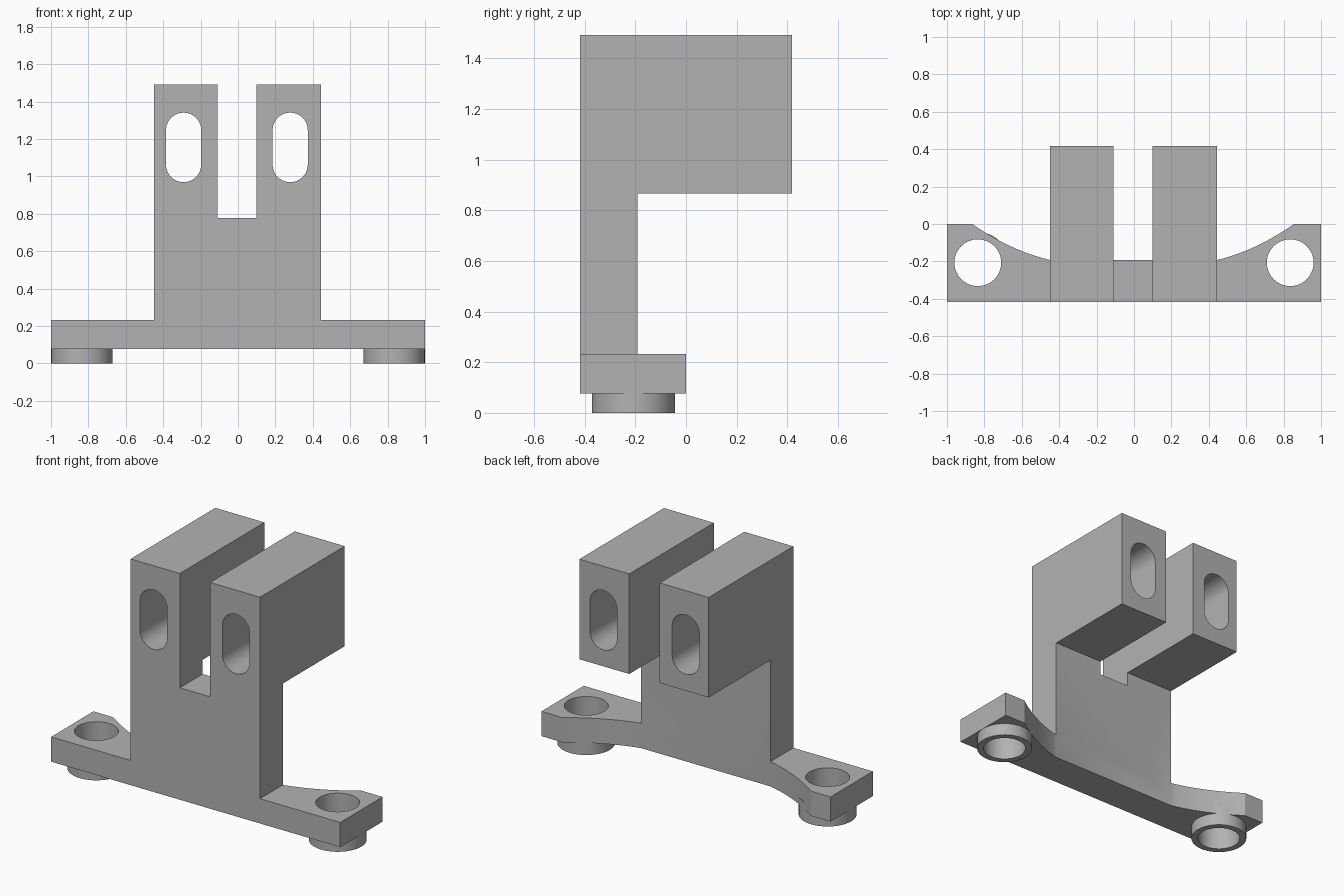
import bpy
import bmesh
from math import sin, cos, pi, radians
from mathutils import Vector

cube = bpy.data.objects.get("Cube")
if cube:
    bpy.data.objects.remove(cube, do_unlink=True)

grey = bpy.data.materials.new("plain grey")
grey.use_nodes = True
COLOUR = (0.45, 0.45, 0.45, 1)
grey.diffuse_color = COLOUR
grey.node_tree.nodes["Principled BSDF"].inputs["Base Color"].default_value = COLOUR


def prism(name, outline, axis, start, end):
    """Extrude a 2D outline along the x, y or z axis."""
    place = {"x": lambda a, b: (start, a, b),
             "y": lambda a, b: (a, start, b),
             "z": lambda a, b: (a, b, start)}[axis]
    bm = bmesh.new()
    face = bm.faces.new([bm.verts.new(place(a, b)) for a, b in outline])
    new = bmesh.ops.extrude_face_region(bm, geom=[face])["geom"]
    shift = Vector([(end - start) * (axis == k) for k in "xyz"])
    bmesh.ops.translate(bm, vec=shift, verts=[v for v in new if isinstance(v, bmesh.types.BMVert)])
    bmesh.ops.recalc_face_normals(bm, faces=bm.faces)
    mesh = bpy.data.meshes.new(name)
    bm.to_mesh(mesh)
    bm.free()
    mesh.materials.append(grey)
    obj = bpy.data.objects.new(name, mesh)
    bpy.context.collection.objects.link(obj)
    return obj


def combine(target, other, operation):
    """Apply a boolean and discard the second object."""
    mod = target.modifiers.new(operation.lower(), "BOOLEAN")
    mod.operation, mod.solver, mod.object = operation, "EXACT", other
    bpy.context.view_layer.objects.active = target
    bpy.ops.object.modifier_apply(modifier=mod.name)
    bpy.data.objects.remove(other, do_unlink=True)


def circle(cx, cy, r, n=48):
    return [(cx + r * cos(2 * pi * i / n), cy + r * sin(2 * pi * i / n)) for i in range(n)]


def box(a0, a1, b0, b1):
    return [(a0, b0), (a1, b0), (a1, b1), (a0, b1)]


def slot(cx, r, low, high, n=20):
    """Upright rounded slot with the given outer limits."""
    top = [(cx + r * cos(pi * i / n), high - r + r * sin(pi * i / n)) for i in range(n + 1)]
    bottom = [(cx - r * cos(pi * i / n), low + r - r * sin(pi * i / n)) for i in range(n + 1)]
    return top + bottom


FRONT, BACK, POST_BACK = -0.418, 0.418, -0.192
BOSS_X, BOSS_Y = 0.835, -0.207


def scallop(x_in, x_out, sag=0.024, n=12):
    """Hollow curve from the post back to the ear."""
    return [(x_in + (x_out - x_in) * i / n,
             POST_BACK * (1 - i / n) - sag * 4 * (i / n) * (1 - i / n)) for i in range(n + 1)]


# Foot plate with a scalloped ear at each end
right_curve = scallop(-0.45, -0.865)
left_curve = scallop(0.445, 0.855)
outline = [(-1, FRONT), (1, FRONT), (1, 0)] + left_curve[::-1] + right_curve + [(-1, 0)]
bracket = prism("bracket", outline, "z", 0.077, 0.232)

# Post and overhanging clamp head
side = [(FRONT, 0.077), (POST_BACK, 0.077), (POST_BACK, 0.866),
        (BACK, 0.866), (BACK, 1.492), (FRONT, 1.492)]
combine(bracket, prism("post", side, "x", -0.45, 0.445), "UNION")

# Centre gap between the two arms, and a slot through each arm
combine(bracket, prism("gap", box(-0.11, 0.1, 0.777, 2), "y", -1, 1), "DIFFERENCE")
for x in (-0.291, 0.279):
    combine(bracket, prism("arm_slot", slot(x, 0.094, 0.969, 1.341), "y", -1, 1), "DIFFERENCE")

# Round bosses under the ears, bored through
for x in (-BOSS_X, BOSS_X):
    combine(bracket, prism("boss", circle(x, BOSS_Y, 0.164), "z", 0, 0.12), "UNION")
    combine(bracket, prism("bore", circle(x, BOSS_Y, 0.125), "z", -1, 0.5), "DIFFERENCE")

bpy.ops.object.select_all(action="DESELECT")
bracket.select_set(True)
bpy.context.view_layer.objects.active = bracket
bpy.ops.object.shade_smooth_by_angle(angle=radians(30))
